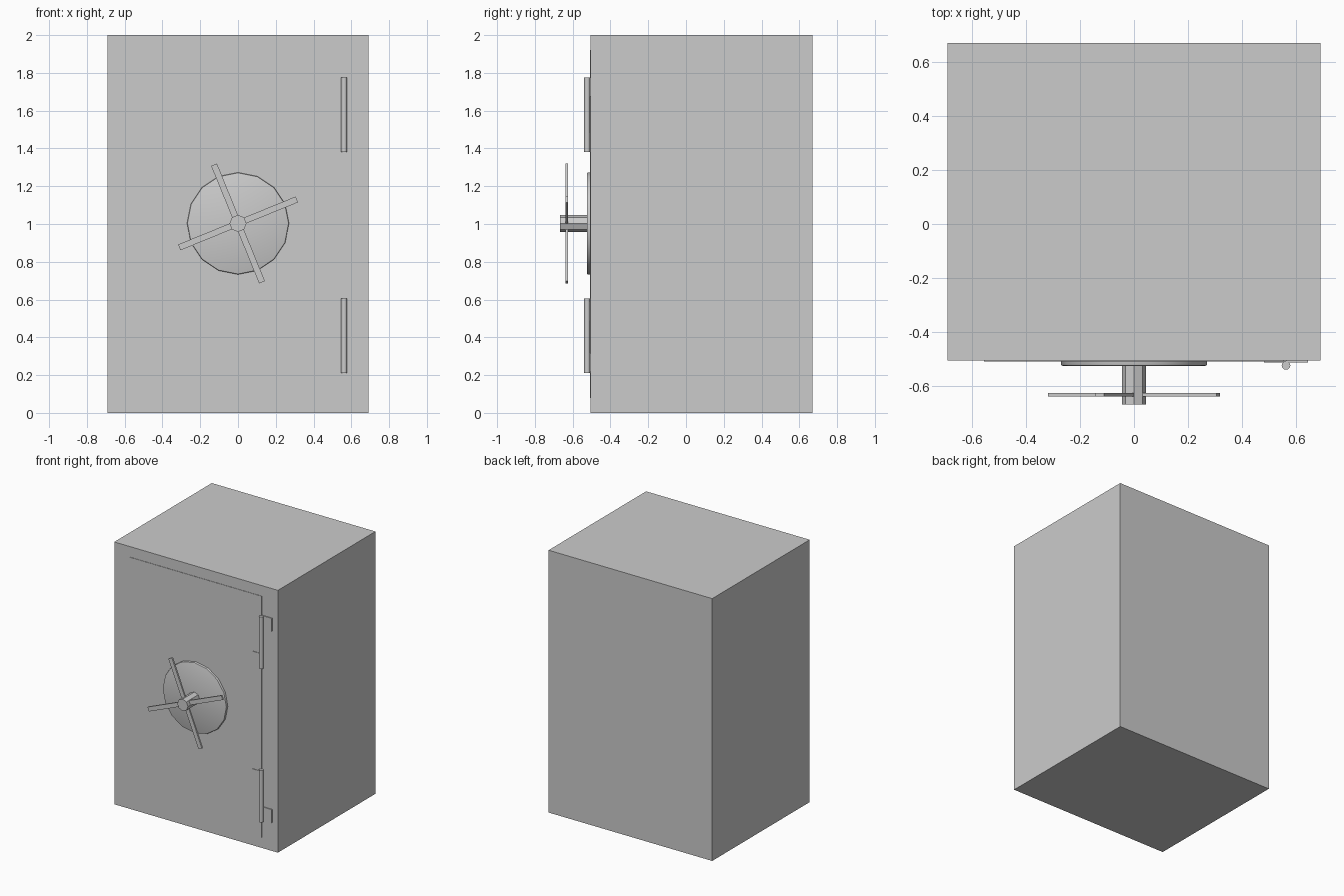
import bpy, bmesh
from math import radians, pi
from mathutils import Matrix

if "Cube" in bpy.data.objects:
    bpy.data.objects.remove(bpy.data.objects["Cube"])

FRONT = -0.505
HUB_Z = 1.003


def finish(bm, name):
    bmesh.ops.recalc_face_normals(bm, faces=bm.faces)
    me = bpy.data.meshes.new(name)
    bm.to_mesh(me)
    bm.free()
    ob = bpy.data.objects.new(name, me)
    bpy.context.collection.objects.link(ob)
    return ob


def box(name, x, y, z, matrix=None):
    bm = bmesh.new()
    size = Matrix.Diagonal((x[1] - x[0], y[1] - y[0], z[1] - z[0], 1))
    move = Matrix.Translation((sum(x) / 2, sum(y) / 2, sum(z) / 2))
    bmesh.ops.create_cube(bm, size=1, matrix=(matrix or Matrix()) @ move @ size)
    return finish(bm, name)


def cylinder(name, sides, r_back, r_front, depth, centre, upright=False, turn=0):
    bm = bmesh.new()
    m = Matrix.Translation(centre)
    if not upright:
        m = m @ Matrix.Rotation(pi / 2, 4, 'X')
    m = m @ Matrix.Rotation(turn, 4, 'Z')
    bmesh.ops.create_cone(bm, cap_ends=True, segments=sides, radius1=r_back,
                          radius2=r_front, depth=depth, matrix=m)
    return finish(bm, name)


def smooth(ob, angle):
    bpy.ops.object.select_all(action='DESELECT')
    ob.select_set(True)
    bpy.context.view_layer.objects.active = ob
    bpy.ops.object.shade_smooth_by_angle(angle=radians(angle))


# Safe body
box("safe_body", (-0.69, 0.69), (FRONT, 0.67), (0, 2))

# Door, a very shallow raised panel
door = box("door", (-0.555, 0.555), (FRONT - 0.003, FRONT + 0.01), (0.08, 1.92))

# Round lock plate with a bevelled front rim
plate = cylinder("lock_plate", 16, 0.27, 0.27, 0.03, (0, -0.51, HUB_Z))
bm = bmesh.new()
bm.from_mesh(plate.data)
rim = [e for e in bm.edges if all(v.co.y < -0.52 for v in e.verts)]
bmesh.ops.bevel(bm, geom=rim, offset=0.007, segments=2, profile=0.5, affect='EDGES')
bm.to_mesh(plate.data)
bm.free()
smooth(plate, 40)

# Hub and four crossed spokes of the handle
hub = cylinder("handle_hub", 8, 0.045, 0.045, 0.15, (0, -0.592, HUB_Z))
for i in range(4):
    m = Matrix.Translation((0, 0, HUB_Z)) @ Matrix.Rotation(radians(-22.2 + 90 * i), 4, 'Y')
    box(f"handle_spoke_{i + 1}", (0.03, 0.336), (-0.637, -0.624), (-0.0165, 0.0165), m)

# Two hinges, each a pin with two offset leaves
hinges = {"upper": ((1.38, 1.775), (1.676, 1.776), (1.382, 1.483)),
          "lower": ((0.21, 0.605), (0.217, 0.318), (0.488, 0.586))}
for side, (pin, frame_leaf, door_leaf) in hinges.items():
    p = cylinder(f"{side}_hinge_pin", 12, 0.016, 0.016, pin[1] - pin[0],
                 (0.562, -0.523, sum(pin) / 2), upright=True)
    smooth(p, 40)
    box(f"{side}_hinge_frame_leaf", (0.562, 0.643), (-0.512, FRONT + 0.005), frame_leaf)
    box(f"{side}_hinge_door_leaf", (0.48, 0.562), (-0.512, FRONT + 0.005), door_leaf)
